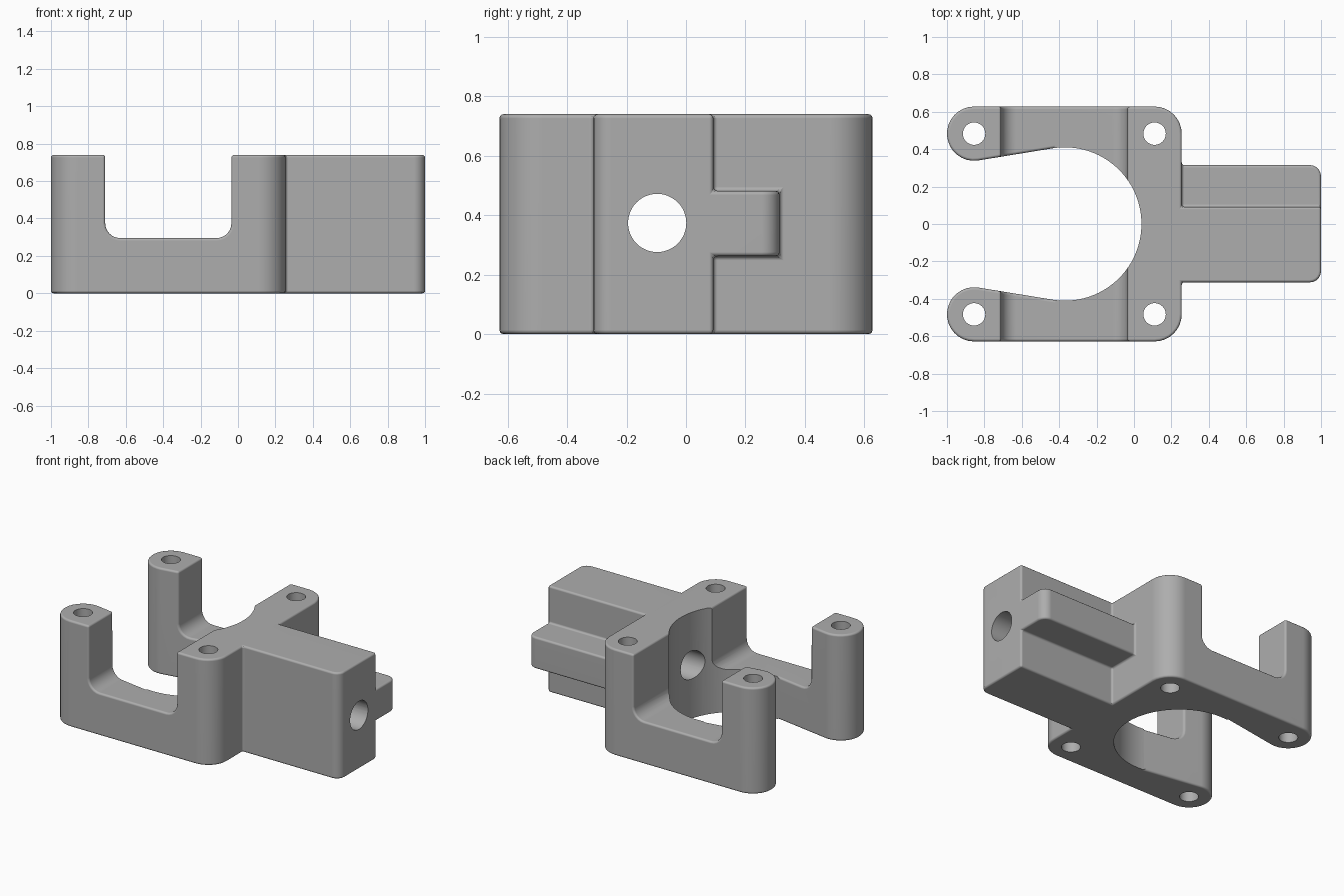
import bpy, bmesh
from math import sin, cos, pi, radians
from mathutils import Matrix

if "Cube" in bpy.data.objects:
    bpy.data.objects.remove(bpy.data.objects["Cube"])

HEIGHT = 0.74
POST_X, CORNER_X, HOLE_Y, POST_R = -0.855, 0.11, 0.483, 0.145
CAVITY_X, CAVITY_R = -0.37, 0.41
BORE_Y, BORE_Z = -0.097, 0.374

grey = bpy.data.materials.new("plain grey")
grey.use_nodes = True
grey.diffuse_color = (0.42, 0.42, 0.42, 1)
grey.node_tree.nodes["Principled BSDF"].inputs["Base Color"].default_value = (0.42, 0.42, 0.42, 1)


def arc(cx, cy, r, start, end, n):
    """Points on an arc, angles in degrees."""
    angles = [radians(start + (end - start) * i / n) for i in range(n + 1)]
    return [(cx + r * cos(a), cy + r * sin(a)) for a in angles]


def prism(name, outline, low, high, upright=False):
    """Extrude an outline along z, or an x-z outline along y."""
    bm = bmesh.new()
    place = (lambda p: (p[0], low, p[1])) if upright else (lambda p: (p[0], p[1], low))
    face = bm.faces.new([bm.verts.new(place(p)) for p in outline])
    made = bmesh.ops.extrude_face_region(bm, geom=[face])["geom"]
    step = (0, high - low, 0) if upright else (0, 0, high - low)
    bmesh.ops.translate(bm, vec=step, verts=[v for v in made if isinstance(v, bmesh.types.BMVert)])
    bmesh.ops.recalc_face_normals(bm, faces=bm.faces)
    return finish(name, bm)


def rod(name, centre, r, length, sides, axis="Z"):
    bm = bmesh.new()
    turn = Matrix.Rotation(pi / 2, 4, "Y") if axis == "X" else Matrix()
    bmesh.ops.create_cone(bm, cap_ends=True, segments=sides, radius1=r, radius2=r,
                          depth=length, matrix=Matrix.Translation(centre) @ turn)
    return finish(name, bm)


def finish(name, bm):
    mesh = bpy.data.meshes.new(name)
    bm.to_mesh(mesh)
    bm.free()
    mesh.materials.append(grey)
    obj = bpy.data.objects.new(name, mesh)
    bpy.context.collection.objects.link(obj)
    return obj


def apply(obj, mod):
    bpy.context.view_layer.objects.active = obj
    bpy.ops.object.modifier_apply(modifier=mod.name)


def combine(obj, tool, operation="DIFFERENCE"):
    mod = obj.modifiers.new(operation, "BOOLEAN")
    mod.object, mod.operation, mod.solver = tool, operation, "EXACT"
    apply(obj, mod)
    bpy.data.objects.remove(tool)


# Bracket plan: two forked arms, a cross wall and the clamp block
tilt = 8.2
half = arc(CORNER_X, HOLE_Y, POST_R, 0, 90, 8)
half += arc(POST_X, HOLE_Y, POST_R, 90, 270 + tilt, 16)
half += arc(CAVITY_X, 0, CAVITY_R, 90 + tilt, 90 + tilt, 1)[:1] + [(-0.3, 0.1)]
mirrored = [(x, -y) for x, y in reversed(half)]
block = [(0.255, -0.312)] + arc(0.94, -0.252, 0.06, -90, 0, 5) + [(1, 0.092), (0.255, 0.092)]
bracket = prism("bracket_body", half + mirrored + block, 0, HEIGHT)

# Side slot with filleted floor, leaving the tall posts
slot = [(-0.71, 1)] + arc(-0.63, 0.375, 0.08, 180, 270, 6)
slot += arc(-0.115, 0.375, 0.08, 270, 360, 6) + [(-0.035, 1)]
combine(bracket, prism("slot_cutter", slot, -1, 1, upright=True))

# Guide rail on the back of the clamp block
rail = [(0.2, 0), (1, 0)] + arc(0.94, 0.255, 0.06, 0, 90, 5) + [(0.2, 0.315)]
combine(bracket, prism("rail", rail, 0.262, 0.482), "UNION")

# Small rounding on every sharp edge
bevel = bracket.modifiers.new("rounding", "BEVEL")
bevel.width, bevel.segments = 0.014, 3
bevel.limit_method, bevel.angle_limit = "ANGLE", radians(35)
apply(bracket, bevel)

# Round cavity, cross bore and screw holes
combine(bracket, rod("cavity_cutter", (CAVITY_X, 0, 0.4), CAVITY_R, 2, 96))
combine(bracket, rod("bore_cutter", (0.5, BORE_Y, BORE_Z), 0.098, 1.4, 48, "X"))
for x in (POST_X, CORNER_X):
    for y in (HOLE_Y, -HOLE_Y):
        combine(bracket, rod("screw_cutter", (x, y, 0.4), 0.06, 2, 32))

# Smooth curved walls, keep flats flat
bpy.ops.object.select_all(action="DESELECT")
bracket.select_set(True)
bpy.context.view_layer.objects.active = bracket
bpy.ops.object.shade_smooth_by_angle(angle=radians(35))
weighted = bracket.modifiers.new("flat_normals", "WEIGHTED_NORMAL")
weighted.keep_sharp = True
